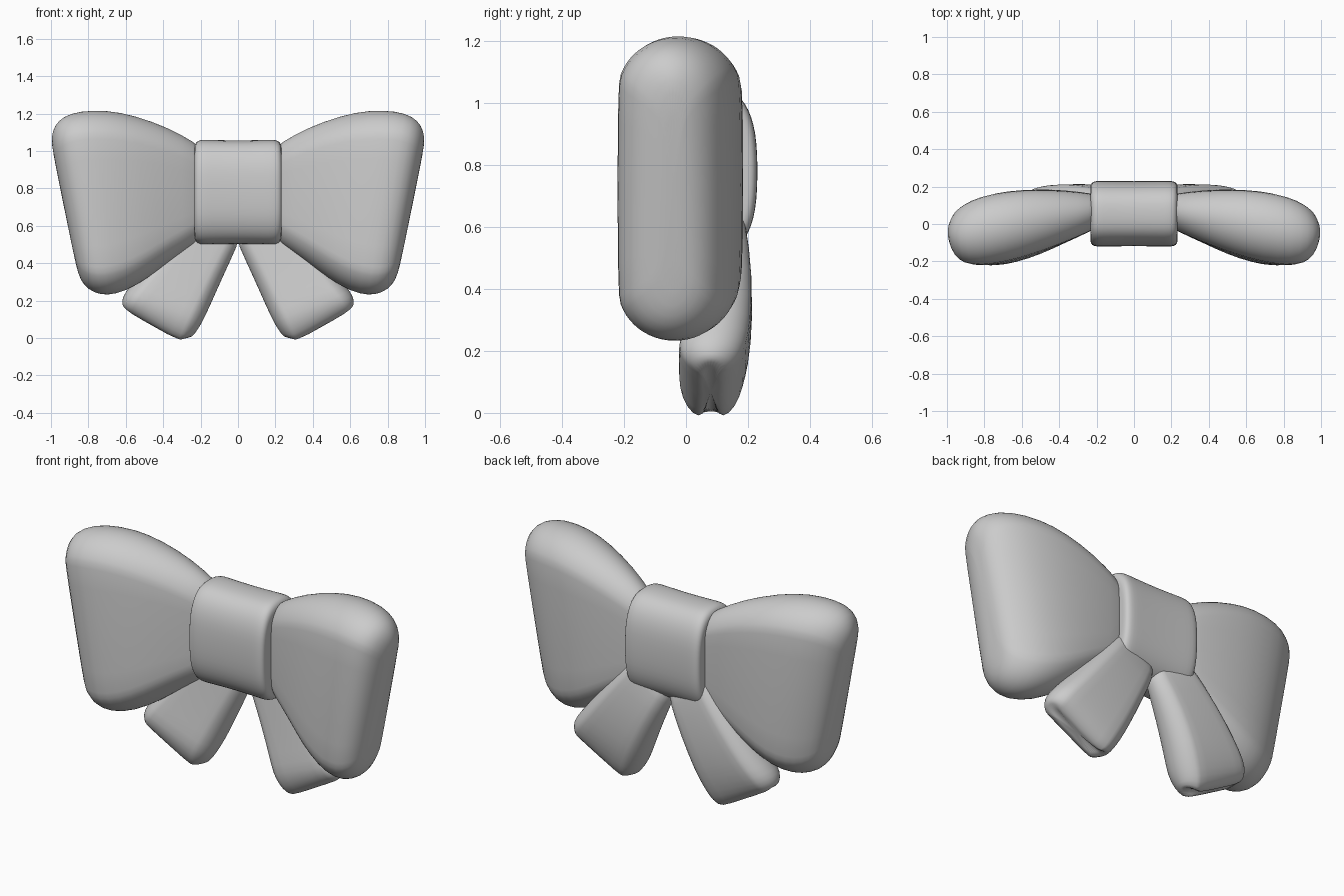
import bpy, bmesh, math

if "Cube" in bpy.data.objects:
    bpy.data.objects.remove(bpy.data.objects["Cube"])

GREY = (0.6, 0.6, 0.6, 1)
mat = bpy.data.materials.new("soft grey fabric")
mat.use_nodes = True
mat.diffuse_color = GREY
mat.node_tree.nodes["Principled BSDF"].inputs["Base Color"].default_value = GREY
SIDES = 28


def stadium(hy, length, radius):
    """Rounded section: (depth -1..1, position 0..1 along the length)."""
    r = min(0.5, radius / length)
    pts = []
    for i in range(SIDES):
        t = 2 * math.pi * (i + 0.5) / SIDES
        s = math.sin(t)
        pts.append((math.cos(t), (1 - r + r * s) if s > 0 else (r + r * s)))
    return pts


def make_object(name, rings, sign=1):
    bm = bmesh.new()
    rows = [[bm.verts.new((sign * x, y, z)) for x, y, z in ring] for ring in rings]
    for r0, r1 in zip(rows, rows[1:]):
        for i in range(len(r0)):
            j = (i + 1) % len(r0)
            bm.faces.new((r0[i], r0[j], r1[j], r1[i]))
    bm.faces.new(rows[0])
    bm.faces.new(rows[-1])
    bmesh.ops.recalc_face_normals(bm, faces=bm.faces)
    for f in bm.faces:
        f.smooth = True
    mesh = bpy.data.meshes.new(name)
    bm.to_mesh(mesh)
    bm.free()
    mesh.materials.append(mat)
    ob = bpy.data.objects.new(name, mesh)
    bpy.context.collection.objects.link(ob)
    sub = ob.modifiers.new("smooth", 'SUBSURF')
    sub.levels = sub.render_levels = 1
    return ob


def loft(stations, soft, lobes=None):
    """Each station: edge point (x, z), opposite edge (x, z), front y, back y, lobe amount."""
    rings = []
    for ax, az, bx, bz, front, back, amount in stations:
        hy, cy = (back - front) / 2, (back + front) / 2
        dx, dz = bx - ax, bz - az
        length = math.hypot(dx, dz)
        ring = []
        for d, u in stadium(hy, length, (hy + soft) / 2):
            push = amount * lobes(u) if lobes else 0
            ring.append((ax + dx * u + push * dz / length, cy + hy * d,
                         az + dz * u - push * dx / length))
        rings.append(ring)
    return rings


# Puffed loops, from the knot outwards
LOOP = [
    (0.17, 0.55, 0.17, 1.00, 0.00, 0.15, 0),
    (0.23, 0.505, 0.23, 1.045, -0.04, 0.165, 0),
    (0.36, 0.415, 0.37, 1.125, -0.10, 0.182, 0),
    (0.48, 0.32, 0.55, 1.19, -0.165, 0.188, 0),
    (0.60, 0.248, 0.70, 1.22, -0.207, 0.18, 0),
    (0.70, 0.225, 0.85, 1.215, -0.228, 0.152, 0),
    (0.77, 0.24, 0.935, 1.185, -0.215, 0.11, 0),
    (0.825, 0.28, 0.98, 1.14, -0.175, 0.07, 0),
    (0.855, 0.34, 1.00, 1.075, -0.11, 0.02, 0),
    (0.875, 0.43, 0.992, 1.00, -0.06, -0.02, 0),
]

# Hanging tails, from the knot down to the notched end
TAIL = [
    (-0.02, 0.57, 0.17, 0.75, 0.06, 0.16, 0),
    (0.00, 0.50, 0.25, 0.66, 0.05, 0.195, 0),
    (0.08, 0.33, 0.41, 0.48, 0.02, 0.217, 0),
    (0.15, 0.17, 0.54, 0.32, -0.01, 0.212, 0),
    (0.19, 0.085, 0.605, 0.245, -0.03, 0.195, 0),
    (0.205, 0.075, 0.61, 0.23, -0.015, 0.175, 0.5),
    (0.22, 0.068, 0.605, 0.215, 0.015, 0.145, 0.83),
    (0.235, 0.07, 0.59, 0.205, 0.06, 0.10, 1.02),
]


def lobes(u):
    return (0.025 + 0.10 * math.exp(-((u - 0.2) / 0.25) ** 2)
            + 0.045 * math.exp(-((u - 0.85) / 0.2) ** 2))


for side, sign in (("left", 1), ("right", -1)):
    make_object(side + "_loop", loft(LOOP, 0.17), sign)
    make_object(side + "_tail", loft(TAIL, 0.08, lobes), sign)

# Knot wrapped around the middle, with a slight waist
half = [(0.0, 0.985), (0.1, 0.99), (0.17, 1.0), (0.205, 0.995), (0.226, 0.95), (0.235, 0.85), (0.228, 0.7)]
profile = [(-x, s) for x, s in reversed(half[1:])] + half


def power(v):
    return math.copysign(abs(v) ** (2 / 2.7), v)


knot = []
for x, s in profile:
    ring = []
    for i in range(SIDES):
        t = 2 * math.pi * i / SIDES
        ring.append((x, 0.055 + 0.177 * s * power(math.cos(t)),
                     0.78 + 0.282 * s * power(math.sin(t))))
    knot.append(ring)
make_object("knot", knot)
